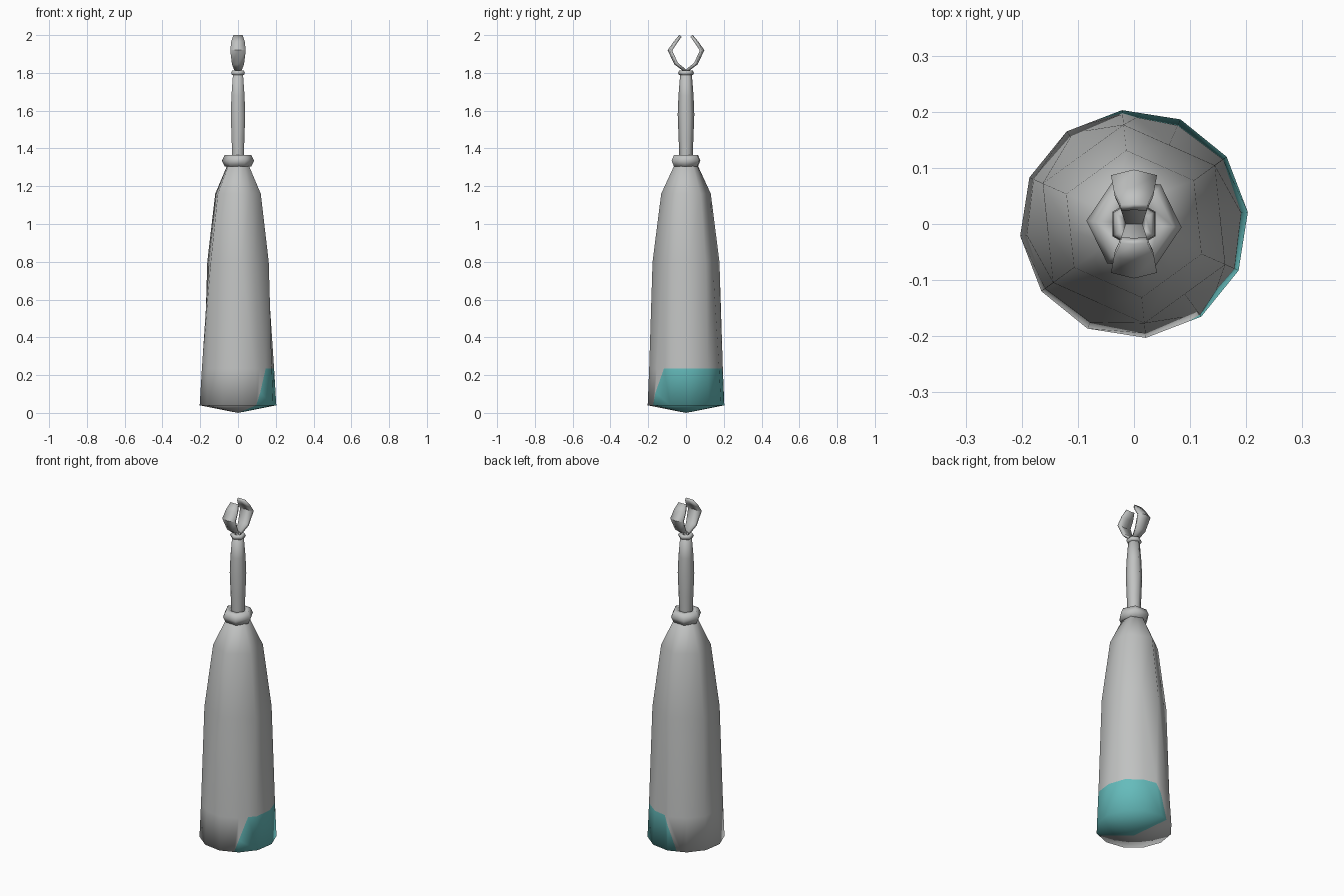
import bpy, bmesh
from math import sin, cos, radians, pi
from mathutils import Vector

cube = bpy.data.objects.get("Cube")
if cube:
    bpy.data.objects.remove(cube, do_unlink=True)


def material(name, colour):
    m = bpy.data.materials.new(name)
    m.use_nodes = True
    m.diffuse_color = colour
    m.node_tree.nodes["Principled BSDF"].inputs["Base Color"].default_value = colour
    return m


GREY = material("grey", (0.53, 0.54, 0.535, 1))
TEAL = material("teal", (0.13, 0.50, 0.50, 1))


def finish(bm, name, mats=(GREY,)):
    me = bpy.data.meshes.new(name)
    bm.normal_update()
    for f in bm.faces:
        f.smooth = True
    bm.to_mesh(me)
    bm.free()
    ob = bpy.data.objects.new(name, me)
    for m in mats:
        me.materials.append(m)
    bpy.context.collection.objects.link(ob)
    return ob


def lathe(rings, sides, turn):
    """Stack rings of (z, radius, pinch); pinch scales every second vertex."""
    bm = bmesh.new()
    loops = []
    for z, r, pinch in rings:
        loop = []
        for i in range(sides):
            a = radians(turn) + 2 * pi * i / sides
            s = r * (pinch if i % 2 else 1)
            loop.append(bm.verts.new((s * cos(a), s * sin(a), z)))
        loops.append(loop)
    for lo, hi in zip(loops, loops[1:]):
        for i in range(sides):
            j = (i + 1) % sides
            bm.faces.new((lo[i], lo[j], hi[j], hi[i]))
    return bm, loops


def cap(bm, loop, z, flip):
    """Close a ring with a fan of triangles to a point on the axis."""
    tip = bm.verts.new((0, 0, z))
    for a, b in zip(loop, loop[1:] + loop[:1]):
        bm.faces.new((b, a, tip) if flip else (a, b, tip))


def collar(name, z, major, minor, turn, height):
    """Six-sided ring with a six-sided cross-section."""
    bm = bmesh.new()
    grid = []
    for i in range(6):
        a = radians(turn + 60 * i)
        row = []
        for j in range(6):
            b = pi * j / 3
            r = major + minor * cos(b)
            row.append(bm.verts.new((r * cos(a), r * sin(a), z + height * sin(b))))
        grid.append(row)
    for i in range(6):
        for j in range(6):
            k, l = (i + 1) % 6, (j + 1) % 6
            bm.faces.new((grid[i][j], grid[k][j], grid[k][l], grid[i][l]))
    return finish(bm, name)


# Body: twelve sides at the base fading to six above, with a shallow pointed underside
HEX = cos(pi / 6)
PATCH_TOP = 0.235
bm, loops = lathe([(0.04, 0.204, 1), (PATCH_TOP, 0.196, 0.98), (0.80, 0.178, HEX),
                   (1.16, 0.132, HEX), (1.32, 0.058, HEX)], 12, 36)
cap(bm, loops[0], 0, True)
cap(bm, loops[-1], 1.33, False)

# Coloured patch on the lower body, cut by two planes through the axis
edge_low = Vector((0.2 * cos(radians(-61)), 0.2 * sin(radians(-61)), 0.04))
edge_high = Vector((0.19 * cos(radians(-40)), 0.19 * sin(radians(-40)), 0.225))
side_a = edge_low.cross(edge_high).normalized()
if side_a.dot(Vector((0, 1, 0))) < 0:
    side_a.negate()
turn_b = radians(118)
side_b = Vector((sin(turn_b), -cos(turn_b), 0))
for normal in (side_a, side_b):
    low = [f for f in bm.faces if f.calc_center_median().z < PATCH_TOP]
    geom = set(low)
    for f in low:
        geom.update(f.edges)
        geom.update(f.verts)
    bmesh.ops.bisect_plane(bm, geom=list(geom), dist=1e-5, plane_co=(0, 0, 0), plane_no=normal)
for f in bm.faces:
    c = f.calc_center_median()
    if c.z < PATCH_TOP and c.dot(side_a) > 0 and c.dot(side_b) > 0:
        f.material_index = 1
finish(bm, "body", (GREY, TEAL))

# Collar, stem and upper ring
collar("collar", 1.335, 0.056, 0.029, -4, 0.036)
bm, loops = lathe([(1.32, 0.034, 1), (1.45, 0.039, 1), (1.58, 0.044, 1),
                   (1.68, 0.040, 1), (1.79, 0.031, 1)], 6, 30)
cap(bm, loops[-1], 1.80, False)
finish(bm, "stem")
collar("upper_ring", 1.80, 0.030, 0.012, 30, 0.014)


# Two curved claws facing each other; rows are (y, z, half width, bow)
CLAW = [(0.008, 1.805, 0.016, 0.002), (0.062, 1.845, 0.032, 0.008),
        (0.097, 1.92, 0.041, 0.010), (0.066, 1.965, 0.036, 0.007),
        (0.036, 2.0, 0.024, 0.002)]
for name, side in (("back_claw", 1), ("front_claw", -1)):
    bm = bmesh.new()
    rows = [[bm.verts.new((side * w * t, side * (y - bow * abs(t)), z)) for t in (-1, 0, 1)]
            for y, z, w, bow in CLAW]
    for lo, hi in zip(rows, rows[1:]):
        for i in range(2):
            bm.faces.new((lo[i + 1], lo[i], hi[i], hi[i + 1]))
    ob = finish(bm, name)
    shell = ob.modifiers.new("thickness", 'SOLIDIFY')
    shell.thickness = 0.014
    shell.offset = -1
    bpy.ops.object.select_all(action='DESELECT')
    ob.select_set(True)
    bpy.context.view_layer.objects.active = ob
    bpy.ops.object.shade_smooth_by_angle(angle=radians(50))
